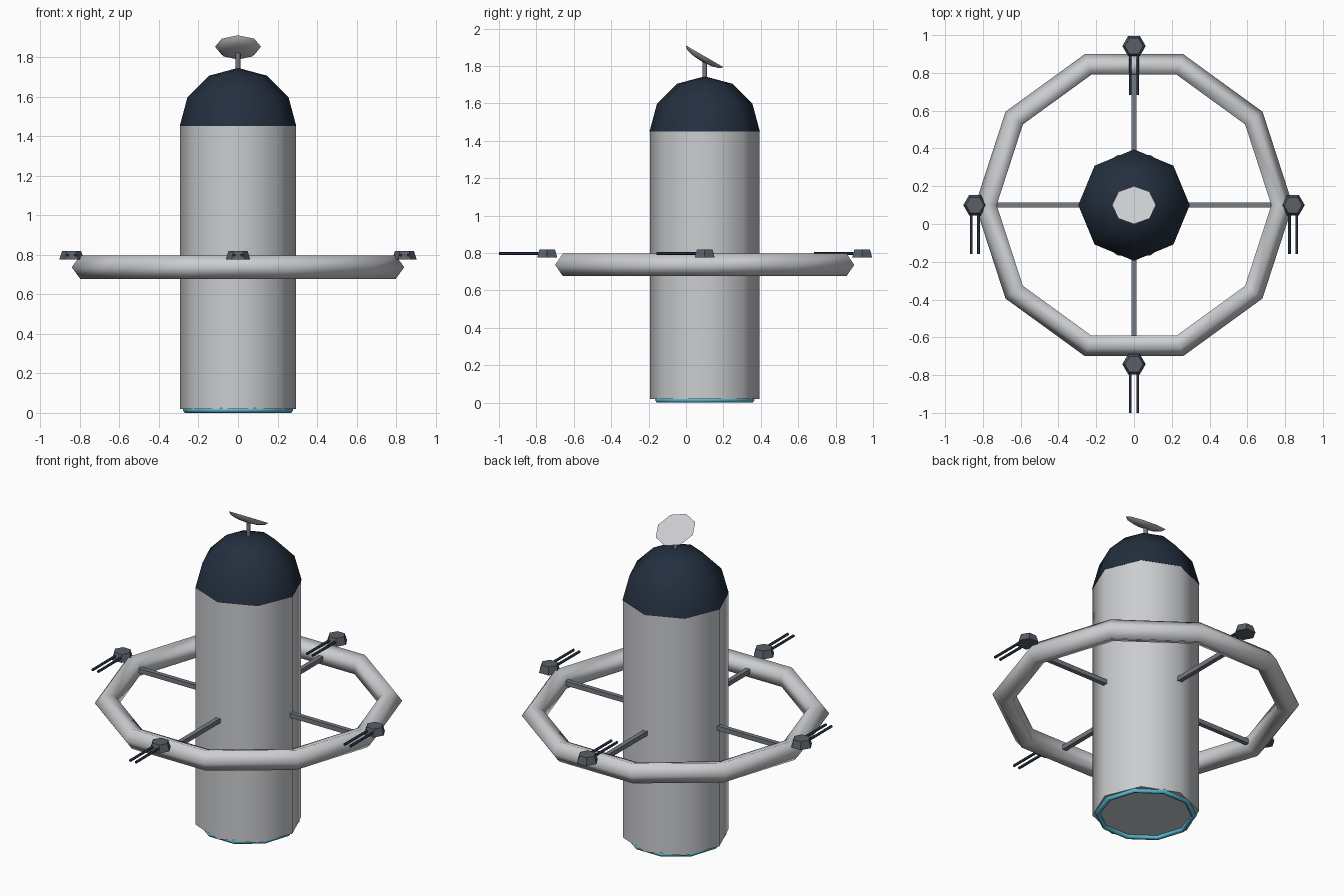
import bpy, bmesh, math
from mathutils import Matrix, Vector

if "Cube" in bpy.data.objects:
    bpy.data.objects.remove(bpy.data.objects["Cube"], do_unlink=True)

HUB_Y = 0.1      # the hub axis sits a little behind the centre
RING_Z = 0.737


def material(name, r, g, b):
    m = bpy.data.materials.new(name)
    m.use_nodes = True
    m.diffuse_color = (r, g, b, 1)
    m.node_tree.nodes["Principled BSDF"].inputs["Base Color"].default_value = (r, g, b, 1)
    return m


hull = material("pale hull grey", 0.6, 0.61, 0.63)
navy = material("dark navy", 0.017, 0.028, 0.049)
steel = material("steel grey", 0.18, 0.2, 0.225)
gunmetal = material("gunmetal", 0.1, 0.115, 0.14)
cyan = material("cyan glow", 0.1, 0.5, 0.65)


def finish(name, bm, mat, smooth=None):
    """Turn a bmesh into an object; smooth is the sharp-edge angle in degrees."""
    bmesh.ops.recalc_face_normals(bm, faces=bm.faces)
    mesh = bpy.data.meshes.new(name)
    bm.to_mesh(mesh)
    bm.free()
    mesh.materials.append(mat)
    ob = bpy.data.objects.new(name, mesh)
    bpy.context.collection.objects.link(ob)
    if smooth:
        bpy.ops.object.select_all(action="DESELECT")
        ob.select_set(True)
        bpy.context.view_layer.objects.active = ob
        bpy.ops.object.shade_smooth_by_angle(angle=math.radians(smooth))
    return ob


def frustum(name, mat, sides, r1, r2, start, end, smooth=None):
    """Capped cone or cylinder running from start to end."""
    start, end = Vector(start), Vector(end)
    axis = end - start
    bm = bmesh.new()
    bmesh.ops.create_cone(bm, cap_ends=True, segments=sides, radius1=r1, radius2=r2,
                          depth=axis.length)
    turn = Vector((0, 0, 1)).rotation_difference(axis).to_matrix().to_4x4()
    bmesh.ops.transform(bm, matrix=Matrix.Translation((start + end) / 2) @ turn, verts=bm.verts)
    return finish(name, bm, mat, smooth)


def torus(name, mat, major, minor, z, segments=10, sides=5):
    bm = bmesh.new()
    loops = []
    for i in range(segments):
        a = math.tau * i / segments
        loop = []
        for j in range(sides):
            t = math.tau * j / sides
            r = major + minor * math.cos(t)
            loop.append(bm.verts.new((r * math.cos(a), HUB_Y + r * math.sin(a),
                                      z + minor * math.sin(t))))
        loops.append(loop)
    for i in range(segments):
        p, q = loops[i], loops[(i + 1) % segments]
        for j in range(sides):
            k = (j + 1) % sides
            bm.faces.new((p[j], q[j], q[k], p[k]))
    return finish(name, bm, mat, 180)


def half_sphere(name, mat, rings, matrix, smooth, top=True):
    """Eight-sided half sphere, cut and capped at its equator."""
    bm = bmesh.new()
    bmesh.ops.create_uvsphere(bm, u_segments=8, v_segments=rings, radius=1)
    cut = bmesh.ops.bisect_plane(bm, geom=bm.verts[:] + bm.edges[:] + bm.faces[:], dist=1e-4,
                                 plane_co=(0, 0, 0), plane_no=(0, 0, 1),
                                 clear_inner=top, clear_outer=not top)
    bmesh.ops.holes_fill(bm, edges=[e for e in bm.edges if e.is_boundary])
    bmesh.ops.transform(bm, matrix=matrix, verts=bm.verts)
    return finish(name, bm, mat, smooth)


# Main tower with its domed cap and glowing engine rim
frustum("tower_body", hull, 8, 0.293, 0.293, (0, HUB_Y, 0.02), (0, HUB_Y, 1.45), smooth=60)
half_sphere("tower_dome", navy, 6,
            Matrix.Translation((0, HUB_Y, 1.45)) @ Matrix.Scale(0.295, 4), 60)
torus("engine_rim", cyan, 0.265, 0.015, 0.0145)

# Antenna mast and tilted dish
frustum("antenna_mast", steel, 8, 0.012, 0.012, (0, HUB_Y, 1.72), (0, HUB_Y, 1.835), smooth=60)
half_sphere("antenna_dish", hull, 6,
            Matrix.Translation((0, HUB_Y, 1.852)) @ Matrix.Rotation(math.radians(-30), 4, "X")
            @ Matrix.Diagonal((0.116, 0.116, 0.032, 1)), 50, top=False)

# Outer ring
torus("habitat_ring", hull, 0.778, 0.063, RING_Z)

# Spokes and gun turrets around the ring; every gun points forward
for side, dx, dy in (("left", 1, 0), ("back", 0, 1), ("right", -1, 0), ("front", 0, -1)):
    bm = bmesh.new()
    bmesh.ops.create_cube(bm, size=1)
    length = Vector((abs(dx), abs(dy), 0)) * 0.47
    thick = Vector((abs(dy), abs(dx), 1)) * 0.027
    bmesh.ops.transform(bm, verts=bm.verts,
                        matrix=Matrix.Translation((dx * 0.505, HUB_Y + dy * 0.505, RING_Z))
                        @ Matrix.Diagonal((*(length + thick), 1)))
    finish(side + "_spoke", bm, steel)

    x, y = dx * 0.842, HUB_Y + dy * 0.842
    turret = frustum(side + "_turret", gunmetal, 6, 0.062, 0.048, (x, y, 0.776), (x, y, 0.82))
    # Stand the hexagon with corners towards the sides
    turret.data.transform(Matrix.Translation((x, y, 0)) @ Matrix.Rotation(math.pi / 6, 4, "Z")
                          @ Matrix.Translation((-x, -y, 0)))
    for tag, off in (("a", -0.019), ("b", 0.019)):
        frustum(f"{side}_barrel_{tag}", navy, 6, 0.008, 0.008,
                (x + off, y, 0.798), (x + off, y - 0.258, 0.798), smooth=70)
